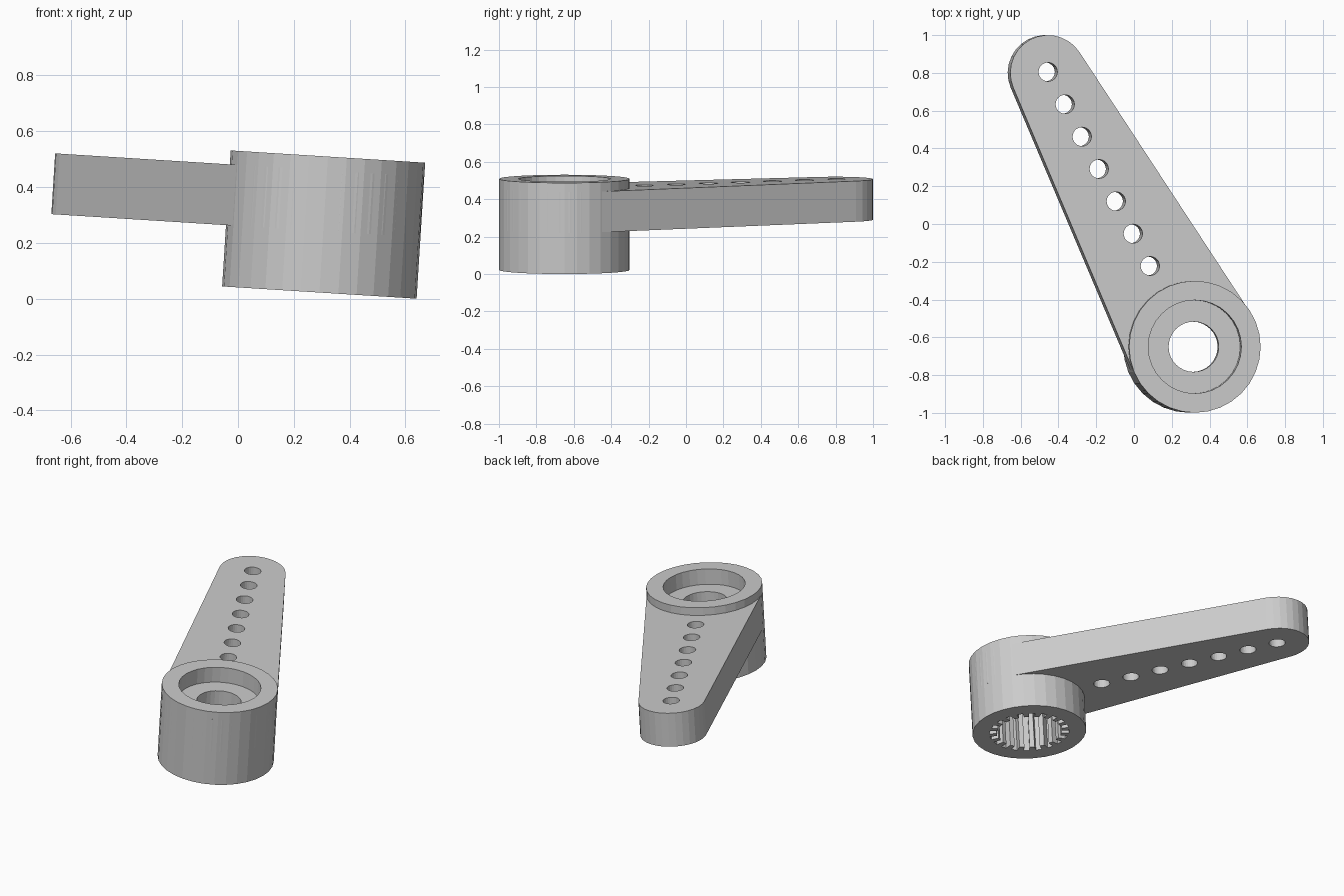
import bpy
import math
from mathutils import Matrix

cube = bpy.data.objects.get("Cube")
if cube:
    bpy.data.objects.remove(cube, do_unlink=True)

grey = bpy.data.materials.new("light grey plastic")
grey.use_nodes = True
grey.diffuse_color = (0.6, 0.6, 0.6, 1)
grey.node_tree.nodes["Principled BSDF"].inputs["Base Color"].default_value = (0.6, 0.6, 0.6, 1)


def arc(cx, cy, r, start, end, steps):
    angles = [start + (end - start) * i / steps for i in range(steps + 1)]
    return [(cx + r * math.cos(a), cy + r * math.sin(a)) for a in angles]


def circle(r, cx=0, cy=0, sides=32):
    return arc(cx, cy, r, 0, math.tau, sides)[:-1]


def prism(name, outline, z0, z1):
    """Extrude a counter-clockwise outline from z0 to z1."""
    n = len(outline)
    verts = [(x, y, z) for z in (z0, z1) for x, y in outline]
    faces = [list(range(n))[::-1], list(range(n, 2 * n))]
    faces += [[i, (i + 1) % n, n + (i + 1) % n, n + i] for i in range(n)]
    mesh = bpy.data.meshes.new(name)
    mesh.from_pydata(verts, [], faces)
    mesh.materials.append(grey)
    obj = bpy.data.objects.new(name, mesh)
    bpy.context.collection.objects.link(obj)
    return obj


def cut(target, outline, z0, z1):
    cutter = prism("cutter", outline, z0, z1)
    cutter.hide_render = True
    mod = target.modifiers.new("cut", "BOOLEAN")
    mod.operation = "DIFFERENCE"
    mod.solver = "EXACT"
    mod.object = cutter
    bpy.context.view_layer.objects.active = target
    bpy.ops.object.modifier_apply(modifier=mod.name)
    bpy.data.objects.remove(cutter, do_unlink=True)


HUB_R, HUB_H = 0.349, 0.488
TIP_R, TIP_X, TIP_Y = 0.2, -0.776, 1.45
ARM_Z0, ARM_Z1 = 0.22, 0.438

# Hub: screw recess on top, through bore, toothed socket below
hub = prism("hub", circle(HUB_R), 0, HUB_H)
cut(hub, circle(0.247), HUB_H - 0.1, 1)
cut(hub, circle(0.133), -1, 1)
TEETH = 20
step = math.tau / TEETH
socket = []
for i in range(TEETH):
    for r, offset in ((0.2, -0.26), (0.245, -0.25), (0.245, 0.25), (0.2, 0.26)):
        a = (i + offset) * step
        socket.append((r * math.cos(a), r * math.sin(a)))
cut(hub, socket, -1, 0.29)

# Arm: tapered bar tangent to the hub and the rounded tip
arm_r = HUB_R - 0.001
heading = math.atan2(TIP_Y, TIP_X)
spread = math.acos((arm_r - TIP_R) / math.hypot(TIP_X, TIP_Y))
outline = arc(TIP_X, TIP_Y, TIP_R, heading - spread, heading + spread, 14)
outline += arc(0, 0, arm_r, heading + spread, heading - spread + math.tau, 20)
arm = prism("arm", outline, ARM_Z0, ARM_Z1)
cut(arm, circle(0.3), -1, 1)

# Row of linkage holes
for i in range(7):
    cut(arm, circle(0.05, TIP_X + 0.0903 * i, TIP_Y + 0.005 - 0.1712 * i, 24), -1, 1)

# Slight sideways lean of the whole part
pose = Matrix.Translation((0.2915, -0.65, 0.022)) @ Matrix.Rotation(math.radians(3.6), 4, "Y")
for obj in (hub, arm):
    obj.matrix_world = pose
